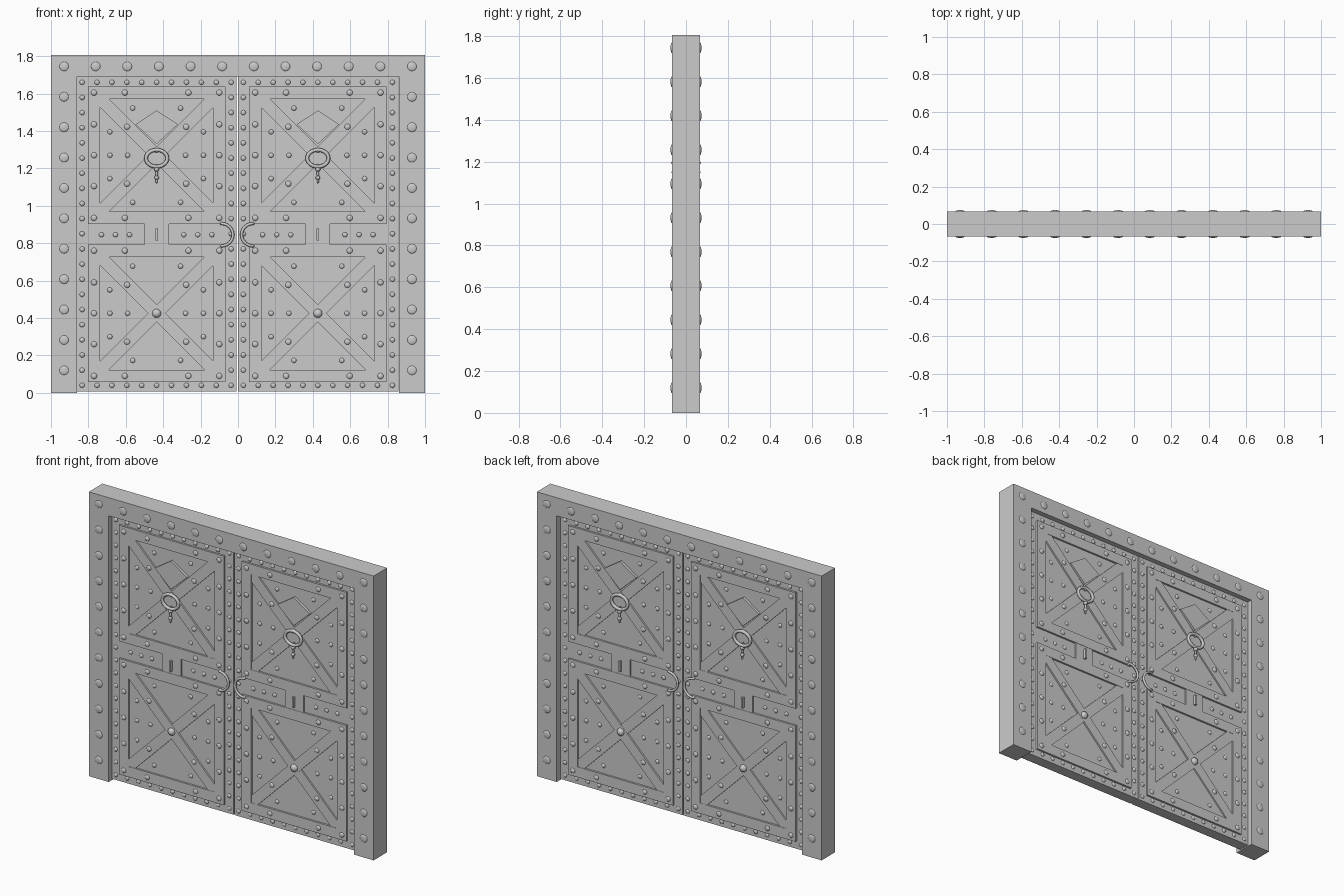
import bpy, bmesh, math
from mathutils import Matrix, Vector

if "Cube" in bpy.data.objects:
    bpy.data.objects.remove(bpy.data.objects["Cube"])

XC = -0.004               # line between the two leaves
FRAME_Y, BASE_Y, STRIP_Y = -0.068, -0.035, -0.047
PX = 0.431                # panel centre in a leaf
PANELS = (1.27, 0.425)    # panel centre heights
BAR, SQ = 0.066, 0.335    # strap width, strap centre offset


def finish(ob, xc, mirror):
    bpy.context.collection.objects.link(ob)
    ob.location.x = xc
    if any(mirror):
        m = ob.modifiers.new("mirror", 'MIRROR')
        m.use_axis = (mirror[0], mirror[1], False)
        m.use_mirror_merge = False
    return ob


def make(name, build, xc=XC, mirror=(True, True), smooth=False):
    bm = bmesh.new()
    build(bm)
    bmesh.ops.recalc_face_normals(bm, faces=bm.faces)
    me = bpy.data.meshes.new(name)
    bm.to_mesh(me)
    bm.free()
    ob = finish(bpy.data.objects.new(name, me), xc, mirror)
    if smooth:
        for p in me.polygons:
            p.use_smooth = True
    return ob


def box(bm, x0, x1, y0, y1, z0, z1, turn=0):
    c = Vector(((x0 + x1) / 2, (y0 + y1) / 2, (z0 + z1) / 2))
    m = (Matrix.Translation(c) @ Matrix.Rotation(turn, 4, 'Y')
         @ Matrix.Diagonal((x1 - x0, y1 - y0, z1 - z0, 1)))
    bmesh.ops.create_cube(bm, size=1, matrix=m)


def dome(bm, x, y, z, r, h):
    m = (Matrix.Translation((x, y, z)) @ Matrix.Diagonal((r, h, r, 1))
         @ Matrix.Rotation(math.pi / 2, 4, 'X'))
    vs = bmesh.ops.create_uvsphere(bm, u_segments=12, v_segments=8, radius=1, matrix=m)['verts']
    bmesh.ops.delete(bm, geom=[v for v in vs if v.co.y > y + 1e-4], context='VERTS')


def ball(bm, x, y, z, r, rz):
    m = Matrix.Translation((x, y, z)) @ Matrix.Diagonal((r, r, rz, 1))
    bmesh.ops.create_uvsphere(bm, u_segments=12, v_segments=8, radius=1, matrix=m)


def tube(name, pts, r, cyclic=False):
    cu = bpy.data.curves.new(name, 'CURVE')
    cu.dimensions = '3D'
    cu.bevel_depth, cu.bevel_resolution, cu.use_fill_caps = r, 2, True
    s = cu.splines.new('POLY')
    s.points.add(len(pts) - 1)
    for p, co in zip(s.points, pts):
        p.co = (*co, 1)
    s.use_cyclic_u = cyclic
    finish(bpy.data.objects.new(name, cu), XC, (True, True))


# Surround: one upside-down U extruded through the wall
def surround(bm):
    prof = [(-1, 0), (-0.861, 0), (-0.861, 1.69), (0.861, 1.69),
            (0.861, 0), (1, 0), (1, 1.805), (-1, 1.805)]
    f = bm.faces.new([bm.verts.new((x, FRAME_Y, z)) for x, z in prof])
    g = bmesh.ops.extrude_face_region(bm, geom=[f])['geom']
    bmesh.ops.translate(bm, vec=(0, -2 * FRAME_Y, 0),
                        verts=[v for v in g if isinstance(v, bmesh.types.BMVert)])


make("door_surround", surround, 0, (False, False))


# Large studs on the surround
def big_studs(bm):
    for i in range(12):
        dome(bm, -0.93 + i * 1.86 / 11, FRAME_Y, 1.745, 0.025, 0.006)
    for i in range(1, 11):
        for x in (-0.93, 0.93):
            dome(bm, x, FRAME_Y, 1.745 - i * 0.1625, 0.025, 0.006)


make("surround_studs", big_studs, 0, (False, True), True)

# Door leaves
make("door_leaf", lambda bm: box(bm, 0.004, 0.861, BASE_Y, -BASE_Y, 0.008, 1.69),
     mirror=(True, False))


# Raised square straps with crossed braces, and the lock plate between them
def straps(bm):
    h = BAR / 2
    for zc in PANELS:
        for s in (-1, 1):
            box(bm, PX + s * SQ - h, PX + s * SQ + h, STRIP_Y, BASE_Y, zc - SQ - h, zc + SQ + h)
            box(bm, PX - SQ + h, PX + SQ - h, STRIP_Y, BASE_Y, zc + s * SQ - h, zc + s * SQ + h)
            box(bm, PX - 0.45, PX + 0.45, STRIP_Y + 0.002 + s * 0.0005, BASE_Y,
                zc - h, zc + h, s * math.pi / 4)


make("straps_and_braces", straps)


def lock(bm):
    box(bm, PX - 0.065, PX + 0.065, STRIP_Y + 0.002, BASE_Y, 0.792, 0.902)
    box(bm, PX - 0.006, PX + 0.006, -0.062, BASE_Y, 0.813, 0.878)


make("lock_plate", lock)


# Small studs: leaf border, straps, braces and panels
def small_studs(bm):
    r, h, d = 0.0135, 0.008, 0.3985
    for i in range(21):
        for s in (-1, 1):
            dome(bm, PX + s * d, BASE_Y, 1.66 - i * 0.081, r, h)
    for i in range(1, 10):
        for z in (1.66, 0.04):
            dome(bm, PX - d + i * d / 5, BASE_Y, z, r, h)
    for s in (-1, 1):
        for x in (0.145, 0.22, 0.295):
            dome(bm, PX + s * x, BASE_Y, 0.845, r, h)
        for zc in PANELS:
            for z in (-0.335, -0.165, 0, 0.165, 0.335):
                dome(bm, PX + s * SQ, STRIP_Y, zc + z, 0.016, h)
            for t in (-1, 1):
                dome(bm, PX + s * 0.17, STRIP_Y, zc + t * SQ, 0.016, h)
                dome(bm, PX + s * 0.158, STRIP_Y + 0.002, zc + t * 0.152, 0.016, h)
                dome(bm, PX + s * 0.128, BASE_Y, zc + t * 0.252, r, h)
                dome(bm, PX + s * 0.25, BASE_Y, zc + t * 0.125, r, h)
            dome(bm, PX + s * 0.25, BASE_Y, zc, r, h)
            dome(bm, PX + s * 0.155, BASE_Y, zc, r, h)


make("leaf_studs", small_studs, smooth=True)
make("brace_boss", lambda bm: dome(bm, PX, STRIP_Y + 0.002, PANELS[1], 0.024, 0.02), smooth=True)


# Kite-shaped plate above the knocker
def kite(bm):
    f = bm.faces.new([bm.verts.new((PX + x, -0.052, z)) for x, z in
                      ((-0.113, 1.435), (0, 1.33), (0.113, 1.435), (0, 1.51))])
    g = bmesh.ops.extrude_face_region(bm, geom=[f])['geom']
    bmesh.ops.translate(bm, vec=(0, 0.017, 0),
                        verts=[v for v in g if isinstance(v, bmesh.types.BMVert)])


make("kite_plate", kite)

# Ring knocker with mount and pendant
tube("knocker_ring", [(PX + 0.057 * math.cos(a), -0.057, 1.254 + 0.045 * math.sin(a))
                      for a in (i * math.tau / 24 for i in range(24))], 0.01, True)


def pendant(bm):
    ball(bm, PX, -0.05, 1.296, 0.014, 0.012)
    for z, r, rz in ((1.195, 0.014, 0.012), (1.172, 0.007, 0.018),
                     (1.15, 0.012, 0.011), (1.132, 0.006, 0.012)):
        ball(bm, PX, -0.057, z, r, rz)


make("knocker_pendant", pendant, smooth=True)

# Curved pull handles beside the centre gap
arc = [(0.085 + 0.062 * math.cos(a), -0.058, 0.845 + 0.06 * math.sin(a))
       for a in (math.pi * (0.5 + i / 12) for i in range(13))]
ends = [(arc[0][0], BASE_Y, arc[0][2])], [(arc[-1][0], BASE_Y, arc[-1][2])]
tube("pull_handle", ends[0] + arc + ends[1], 0.008)
